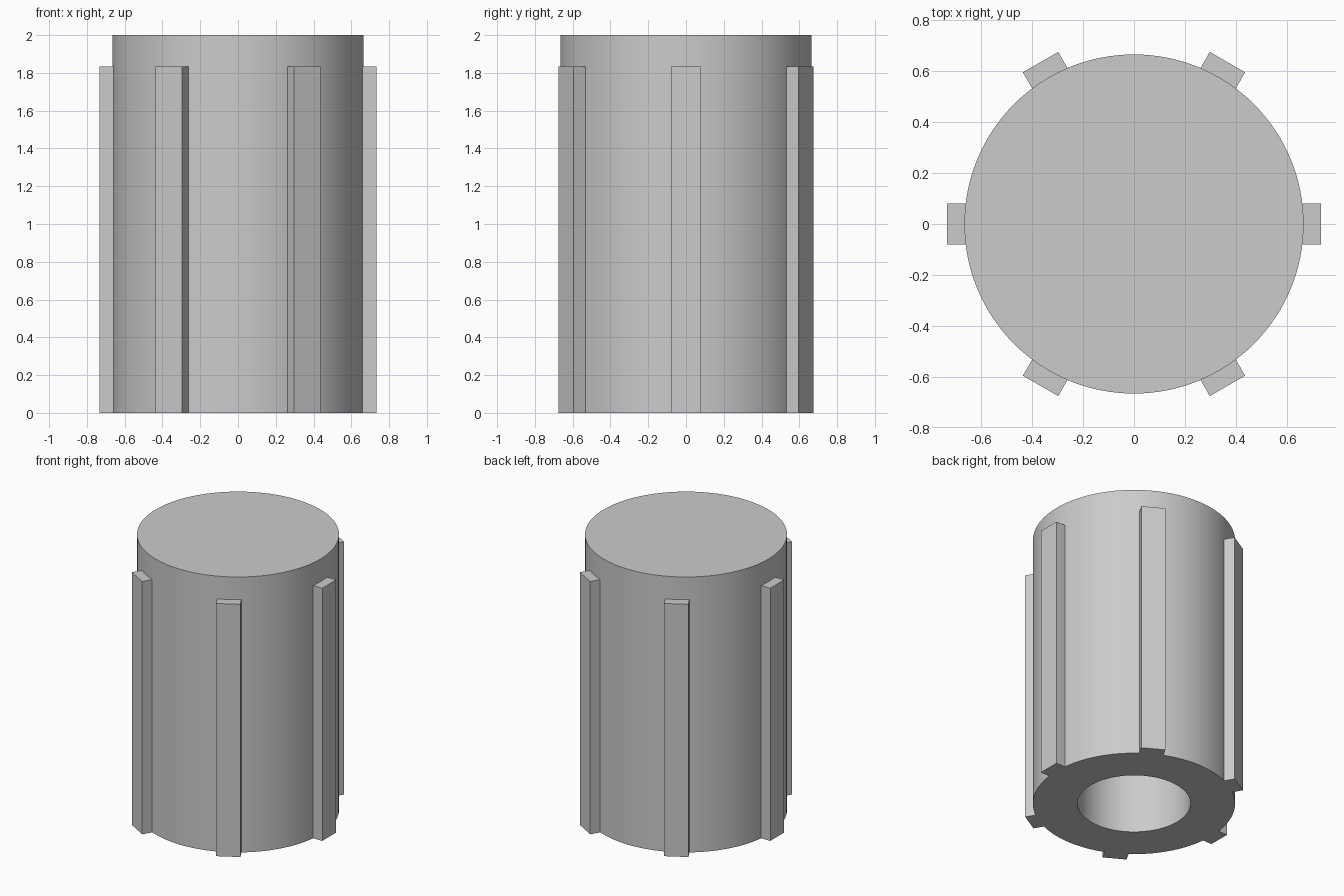
import bpy, bmesh, math
from mathutils import Matrix, Vector

cube = bpy.data.objects.get("Cube")
if cube:
    bpy.data.objects.remove(cube, do_unlink=True)

RADIUS, HEIGHT = 0.665, 2.0
BORE, BORE_TOP = 0.372, 1.83
RIB_OUT, RIB_IN, RIB_WIDTH, RIB_TOP = 0.733, 0.655, 0.16, 1.835

grey = bpy.data.materials.new("plain grey")
grey.use_nodes = True
colour = (0.6, 0.6, 0.6, 1)
grey.diffuse_color = colour
grey.node_tree.nodes["Principled BSDF"].inputs["Base Color"].default_value = colour


def make_object(name, bm):
    bmesh.ops.recalc_face_normals(bm, faces=bm.faces)
    mesh = bpy.data.meshes.new(name)
    bm.to_mesh(mesh)
    bm.free()
    mesh.materials.append(grey)
    obj = bpy.data.objects.new(name, mesh)
    bpy.context.collection.objects.link(obj)
    return obj


# Round body with a blind bore, turned from a half section
bm = bmesh.new()
section = [(0, HEIGHT), (RADIUS, HEIGHT), (RADIUS, 0),
           (BORE, 0), (BORE, BORE_TOP), (0, BORE_TOP)]
points = [bm.verts.new((r, 0, z)) for r, z in section]
edges = [bm.edges.new(pair) for pair in zip(points, points[1:])]
bmesh.ops.spin(bm, geom=points + edges, cent=(0, 0, 0), axis=(0, 0, 1),
               angle=math.tau, steps=128, use_merge=True)
bmesh.ops.remove_doubles(bm, verts=bm.verts, dist=0.0001)
body = make_object("body", bm)
bpy.ops.object.select_all(action='DESELECT')
bpy.context.view_layer.objects.active = body
body.select_set(True)
bpy.ops.object.shade_smooth_by_angle(angle=math.radians(30))

# Six square grip ribs around the side, seated just inside the wall
for i in range(6):
    bm = bmesh.new()
    size = Vector((RIB_OUT - RIB_IN, RIB_WIDTH, RIB_TOP))
    centre = Vector(((RIB_OUT + RIB_IN) / 2, 0, RIB_TOP / 2))
    place = (Matrix.Rotation(i * math.tau / 6, 4, 'Z')
             @ Matrix.Translation(centre) @ Matrix.Diagonal(size).to_4x4())
    bmesh.ops.create_cube(bm, size=1, matrix=place)
    make_object(f"grip_rib_{i + 1}", bm)
